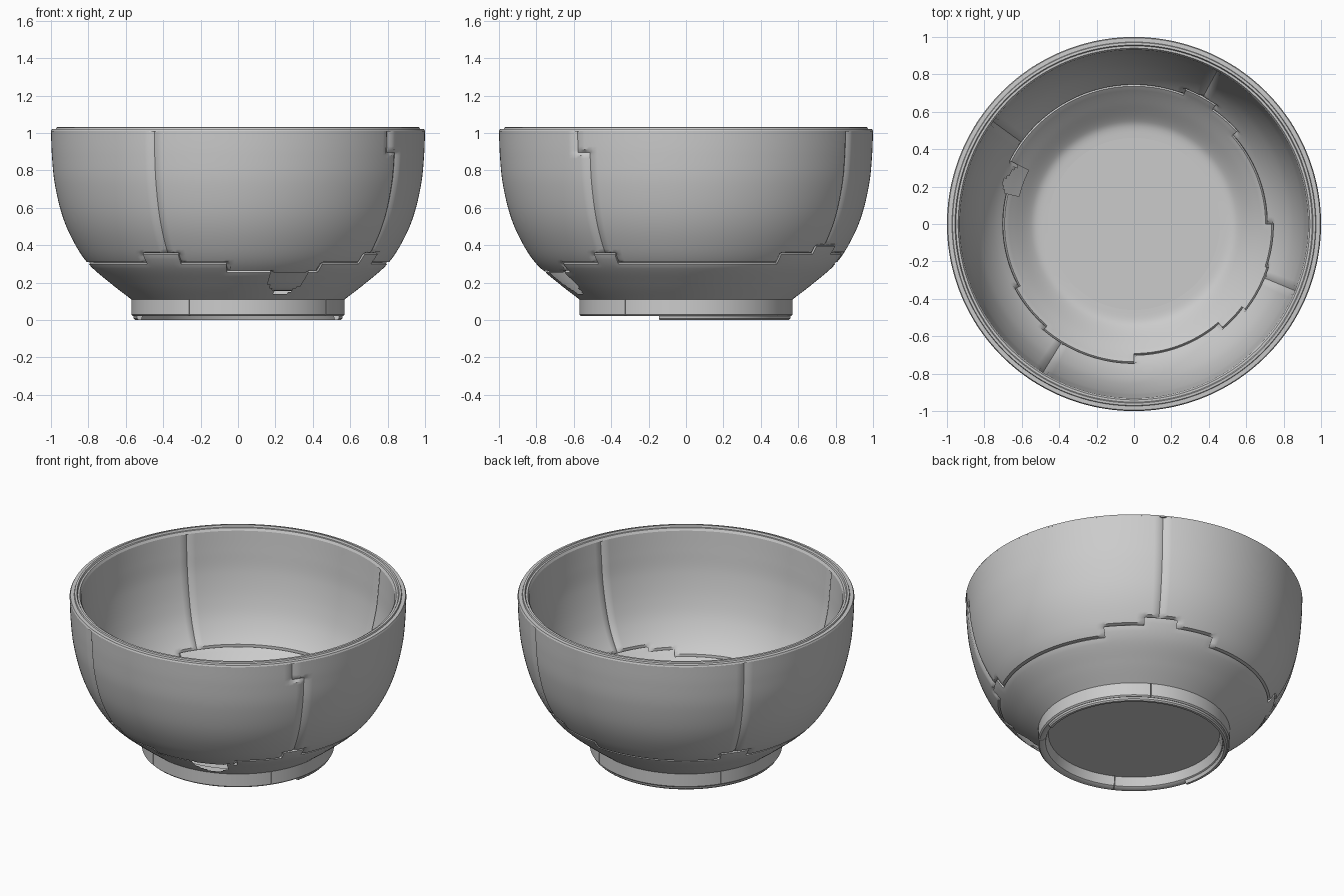
import bpy, bmesh, math
from mathutils import Vector
from mathutils.geometry import interpolate_bezier

if "Cube" in bpy.data.objects:
    bpy.data.objects.remove(bpy.data.objects["Cube"])

N = 240  # angular divisions


def smooth_path(pts, step):
    """Resample a smooth curve through (r, z) points at an even spacing."""
    p = [Vector((a, b, 0)) for a, b in pts]
    dense = []
    for i in range(len(p) - 1):
        a, b = p[i], p[i + 1]
        pa, nb = p[max(i - 1, 0)], p[min(i + 2, len(p) - 1)]
        dense += interpolate_bezier(a, a + (b - pa) / 6, b - (nb - a) / 6, b, 16)[:-1]
    dense.append(p[-1])
    total = sum((dense[i + 1] - dense[i]).length for i in range(len(dense) - 1))
    n = round(total / step)
    out, i, run = [], 0, 0.0
    for k in range(n + 1):
        t = total * k / n
        while i < len(dense) - 2 and run + (dense[i + 1] - dense[i]).length < t:
            run += (dense[i + 1] - dense[i]).length
            i += 1
        seg = (dense[i + 1] - dense[i]).length
        out.append(dense[i].lerp(dense[i + 1], min(1, (t - run) / seg)))
    return out


def pick(table, a):
    """Stepped lookup: last value whose start angle is <= a."""
    v = table[0][1]
    for start, val in table:
        if a >= start:
            v = val
    return v


def shard_surface(name, path, piece, sink=0.014):
    """Revolve a path, split into pieces whose edges dip into the wall."""
    rows = len(path) - 1
    ids = {}
    for j in range(rows):
        c = (path[j] + path[j + 1]) / 2
        for i in range(N):
            ids[i, j] = piece(-180 + 360 * (i + .5) / N, c.x, c.y)
    bm, cache = bmesh.new(), {}

    def vert(i, j, pid):
        key = (i % N, j, pid)
        if key not in cache:
            near = {ids[(i + a) % N, j + b] for a in (-1, 0) for b in (-1, 0) if 0 <= j + b < rows}
            t = (path[min(j + 1, rows)] - path[max(j - 1, 0)]).normalized()
            p = path[j].copy()
            if len(near - {None}) > 1:
                p += Vector((-t.y, t.x, 0)) * sink * (1 if pid else 0.15)
            a = -math.pi + 2 * math.pi * (i % N) / N
            cache[key] = bm.verts.new((p.x * math.cos(a), p.x * math.sin(a), p.y))
        return cache[key]

    def bridge(e, f, p, q):
        """Close the step between two neighbouring pieces."""
        if None not in (p, q) and p != q and 0 in (p, q):
            bm.faces.new([vert(*e, p), vert(*f, p), vert(*f, q), vert(*e, q)])

    for (i, j), pid in ids.items():
        if pid is not None:
            bm.faces.new([vert(i, j, pid), vert(i + 1, j, pid),
                          vert(i + 1, j + 1, pid), vert(i, j + 1, pid)])
        bridge((i + 1, j), (i + 1, j + 1), ids[(i + 1) % N, j], pid)
        if j < rows - 1:
            bridge((i, j + 1), (i + 1, j + 1), pid, ids[i, j + 1])
    return finish(name, bm)


def finish(name, bm, angle=35):
    me = bpy.data.meshes.new(name)
    bm.to_mesh(me)
    bm.free()
    ob = bpy.data.objects.new(name, me)
    bpy.context.collection.objects.link(ob)
    bpy.ops.object.select_all(action='DESELECT')
    ob.select_set(True)
    bpy.context.view_layer.objects.active = ob
    bpy.ops.object.shade_smooth_by_angle(angle=math.radians(angle))
    return ob


def ring(name, profile, a0=0, a1=360):
    """Closed profile swept around z, with end caps for partial arcs."""
    full = a1 - a0 >= 360
    n = N if full else max(2, round((a1 - a0) / 1.5))
    bm, loops = bmesh.new(), []
    for k in range(n if full else n + 1):
        a = math.radians(a0 + (a1 - a0) * k / n)
        loops.append([bm.verts.new((r * math.cos(a), r * math.sin(a), z)) for r, z in profile])
    m = len(profile)
    for k in range(n):
        p, q = loops[k], loops[(k + 1) % len(loops)]
        for j in range(m):
            bm.faces.new([p[j], q[j], q[(j + 1) % m], p[(j + 1) % m]])
    if not full:
        bm.faces.new(loops[0])
        bm.faces.new(loops[-1][::-1])
    bmesh.ops.recalc_face_normals(bm, faces=bm.faces)
    return finish(name, bm)


def wall_id(a, seams):
    """Which of the four wall shards an angle belongs to."""
    return 1 + sum(a >= x for x in seams) % 4


# Outer shell: four wall shards over a stepped lower bowl with a chipped hole
outer_steps = [(-180, .30), (-127, .345), (-113, .30), (-95, .25), (-56, .30), (-36, .345),
               (-27, .30), (38, .345), (54, .395), (68, .345), (84, .30), (140, .345), (152, .30)]


def outer_piece(a, r, z):
    if z > pick(outer_steps, a):
        return wall_id(a, [-116.7, -36 if z > .9 else -31.5, 60, 146])
    if -77 < a < -60 and .14 + .01 * max(0, abs(a + 68) - 3) < z < .25:
        return None
    return 0


outer = smooth_path([(.57, .11), (.68, .195), (.80, .30), (.88, .42), (.94, .56),
                     (.98, .73), (.995, .88), (1, 1.01)], .0165)
shard_surface("outer_wall", outer, outer_piece)

# Inner shell: wall shards, stepped floor dish and a chip beside it
inner_steps = [(-180, .69), (-152, .715), (-131, .735), (-90, .695), (-50, .725), (-38, .745),
               (-18, .73), (0, .70), (42, .73), (56, .765), (69, .74), (153, .69)]


def inner_piece(a, r, z):
    if 153 < a < 167 and .63 < r < .735 - .005 * abs(a - 162):
        return None
    return wall_id(a, [-121.5, -22.5, 62, 144]) if r > pick(inner_steps, a) else 0


inner = smooth_path([(.931, 1.005), (.92, .88), (.905, .745), (.87, .59), (.822, .463),
                     (.745, .347), (.63, .24), (.56, .18), (.52, .16), (.46, .155)], .0155)
shard_surface("inner_wall", inner, inner_piece)

# Flat floor and recessed underside
for name, rad, z, flip in (("inner_floor", .46, .155, False), ("underside", .51, .085, True)):
    bm = bmesh.new()
    bmesh.ops.create_circle(bm, cap_ends=True, segments=N, radius=rad)
    for v in bm.verts:
        v.co.z = z
    bm.normal_update()
    for f in bm.faces:
        if (f.normal.z < 0) != flip:
            f.normal_flip()
    finish(name, bm)

# Stepped lip joining both walls
ring("lip", [(1, 1.008), (.995, 1.02), (.973, 1.021), (.97, 1.03), (.957, 1.031),
             (.952, 1.02), (.94, 1.02), (.931, 1.003)])

# Foot: arcs split by thin seams, plus the lower edge under the back half
foot = [(.57, .113), (.57, .028), (.562, .02), (.54, .02), (.525, .03), (.5, .113)]
for i, (a0, a1) in enumerate([(-117, -35), (-34.6, 60), (60.4, 146), (146.4, 242.6)]):
    ring(f"foot_arc_{i + 1}", foot, a0, a1)
ring("foot_bottom_edge", [(.56, .021), (.558, .008), (.55, 0), (.535, 0), (.528, .021)], -15, 195)
